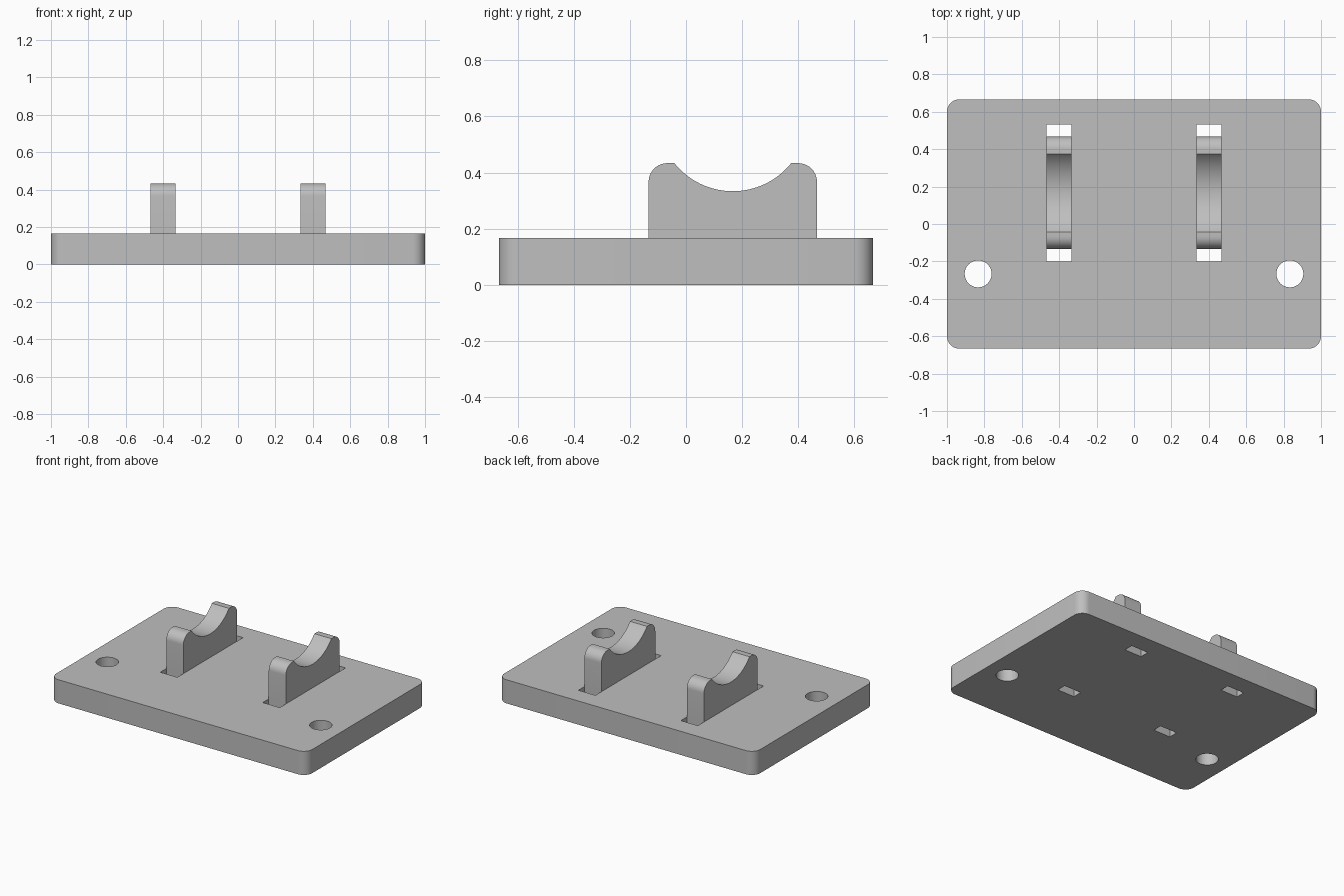
import bpy, bmesh, math
from mathutils import Matrix, Vector

if "Cube" in bpy.data.objects:
    bpy.data.objects.remove(bpy.data.objects["Cube"])

grey = bpy.data.materials.new("plain grey")
grey.diffuse_color = (0.52, 0.52, 0.52, 1)
grey.use_nodes = True
grey.node_tree.nodes["Principled BSDF"].inputs["Base Color"].default_value = grey.diffuse_color

PLATE_T = 1 / 6          # plate thickness
FILLET = 0.0667          # corner radius of plate and cradles
CRADLE_X, CRADLE_W = 0.4, 0.1333
CRADLE_Y0, CRADLE_Y1 = -0.1333, 0.4667
CRADLE_TOP = 0.4333


def arc(cx, cy, r, a0, a1, n):
    """Points along an arc, angles in degrees."""
    return [(cx + r * math.cos(math.radians(a0 + (a1 - a0) * i / n)),
             cy + r * math.sin(math.radians(a0 + (a1 - a0) * i / n))) for i in range(n + 1)]


def rect(x0, x1, y0, y1):
    return [(x0, y0), (x1, y0), (x1, y1), (x0, y1)]


def extrude_outline(name, loops, thickness, matrix):
    """Solid from an outline (first loop) with holes (other loops), centred on its thickness."""
    curve = bpy.data.curves.new(name + "_outline", 'CURVE')
    curve.dimensions = '2D'
    curve.fill_mode = 'BOTH'
    curve.extrude = thickness / 2
    for pts in loops:
        spline = curve.splines.new('POLY')
        spline.points.add(len(pts) - 1)
        for p, (x, y) in zip(spline.points, pts):
            p.co = (x, y, 0, 1)
        spline.use_cyclic_u = True
    temp = bpy.data.objects.new(name + "_outline", curve)
    bpy.context.collection.objects.link(temp)
    bpy.context.view_layer.update()
    mesh = bpy.data.meshes.new_from_object(temp.evaluated_get(bpy.context.evaluated_depsgraph_get()))
    bpy.data.objects.remove(temp)
    bpy.data.curves.remove(curve)

    # Weld caps to walls and place the solid
    bm = bmesh.new()
    bm.from_mesh(mesh)
    bmesh.ops.remove_doubles(bm, verts=bm.verts, dist=1e-4)
    bmesh.ops.transform(bm, matrix=matrix, verts=bm.verts)
    bmesh.ops.recalc_face_normals(bm, faces=bm.faces)
    bm.to_mesh(mesh)
    bm.free()
    mesh.name = name
    mesh.materials.clear()
    mesh.materials.append(grey)
    obj = bpy.data.objects.new(name, mesh)
    bpy.context.collection.objects.link(obj)
    bpy.ops.object.select_all(action='DESELECT')
    obj.select_set(True)
    bpy.context.view_layer.objects.active = obj
    bpy.ops.object.shade_smooth_by_angle(angle=math.radians(30))
    return obj


# Base plate: rounded rectangle with screw holes and strap slots
hx, hy = 1 - FILLET, 2 / 3 - FILLET
outline = []
for i, (sx, sy) in enumerate([(1, 1), (-1, 1), (-1, -1), (1, -1)]):
    outline += arc(sx * hx, sy * hy, FILLET, 90 * i, 90 * i + 90, 10)
loops = [outline]
for s in (-1, 1):
    loops.append(arc(s * 0.8333, -0.2667, 0.072, 0, 360, 48)[:-1])
    x0, x1 = s * CRADLE_X - CRADLE_W / 2, s * CRADLE_X + CRADLE_W / 2
    loops.append(rect(x0, x1, -0.2, CRADLE_Y0))
    loops.append(rect(x0, x1, CRADLE_Y1, 0.5333))
extrude_outline("base_plate", loops, PLATE_T, Matrix.Translation((0, 0, PLATE_T / 2)))

# Cradles: side profile with rounded shoulders and a scooped top
scoop_r, scoop_z = 0.2667, 0.6
scoop_y = (CRADLE_Y0 + CRADLE_Y1) / 2
half = math.degrees(math.acos((scoop_z - CRADLE_TOP) / scoop_r))
profile = [(CRADLE_Y0, PLATE_T), (CRADLE_Y1, PLATE_T)]
profile += arc(CRADLE_Y1 - FILLET, CRADLE_TOP - FILLET, FILLET, 0, 90, 10)
profile += arc(scoop_y, scoop_z, scoop_r, -90 + half, -90 - half, 32)
profile += arc(CRADLE_Y0 + FILLET, CRADLE_TOP - FILLET, FILLET, 90, 180, 10)
stand_up = Matrix(((0, 0, 1, 0), (1, 0, 0, 0), (0, 1, 0, 0), (0, 0, 0, 1)))
for side, s in (("left", -1), ("right", 1)):
    extrude_outline(side + "_cradle", [profile], CRADLE_W,
                    Matrix.Translation(Vector((s * CRADLE_X, 0, 0))) @ stand_up)
